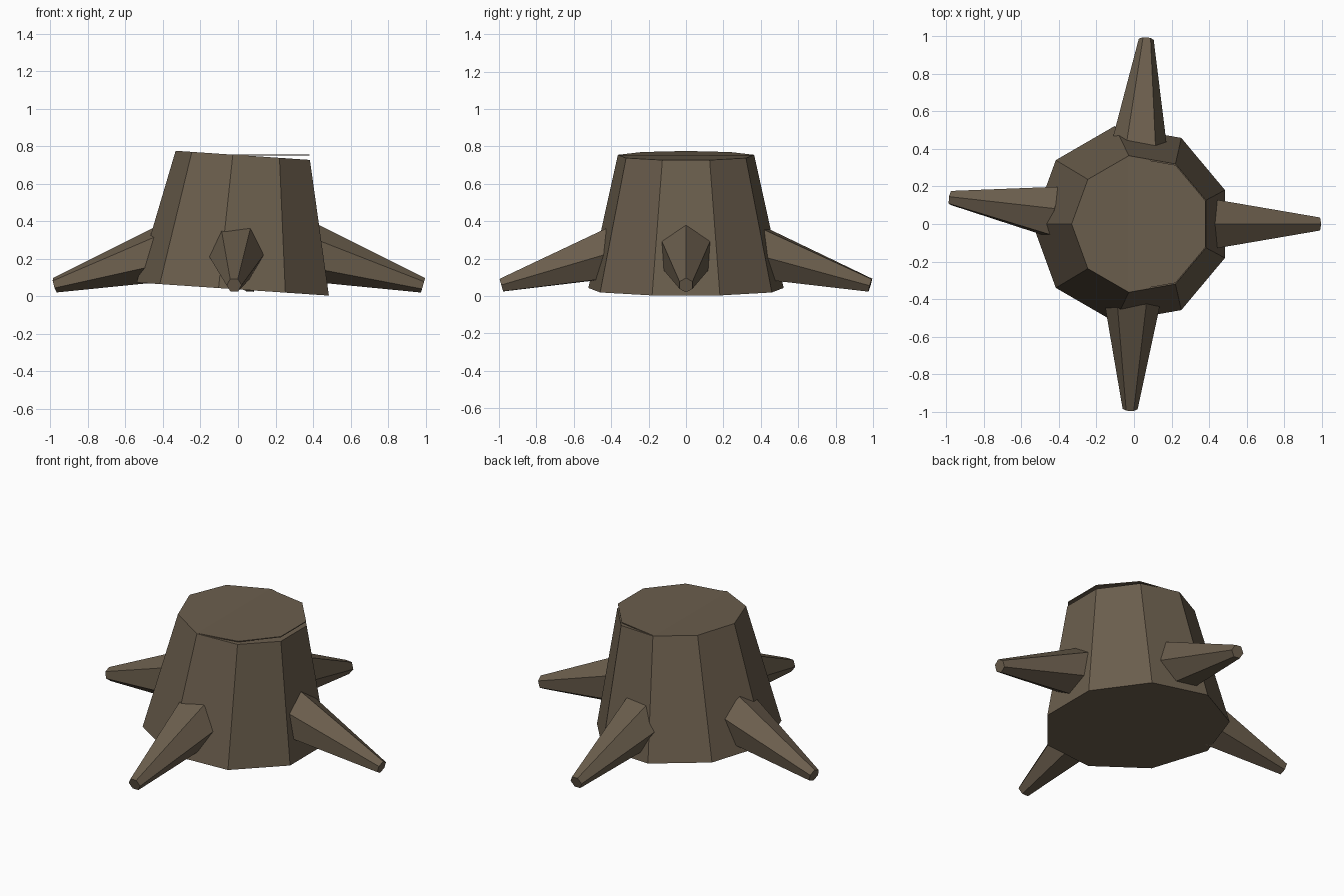
import bpy, bmesh, math
from mathutils import Vector, Matrix

if "Cube" in bpy.data.objects:
    bpy.data.objects.remove(bpy.data.objects["Cube"])

bark = bpy.data.materials.new("brown bark")
bark.diffuse_color = (0.147, 0.112, 0.074, 1)
bark.use_nodes = True
bark.node_tree.nodes["Principled BSDF"].inputs["Base Color"].default_value = bark.diffuse_color


def ring(bm, sides, radius, z):
    # Regular polygon with its first corner on local +x... kept in order
    return [bm.verts.new((radius * math.cos(2 * math.pi * i / sides),
                          radius * math.sin(2 * math.pi * i / sides), z))
            for i in range(sides)]


def finish(bm, name, matrix):
    bmesh.ops.recalc_face_normals(bm, faces=bm.faces)
    mesh = bpy.data.meshes.new(name)
    bm.to_mesh(mesh)
    bm.free()
    mesh.materials.append(bark)
    obj = bpy.data.objects.new(name, mesh)
    obj.matrix_world = matrix
    bpy.context.collection.objects.link(obj)
    return obj


def frustum(name, sides, r1, r2, length, matrix):
    bm = bmesh.new()
    a, b = ring(bm, sides, r1, 0), ring(bm, sides, r2, length)
    for i in range(sides):
        j = (i + 1) % sides
        bm.faces.new((a[i], a[j], b[j], b[i]))
    bm.faces.new(a[::-1])
    bm.faces.new(b)
    return finish(bm, name, matrix)


# Trunk: nine-sided, tapered, leaning slightly to +x, one corner at -x
half_turn = Matrix.Rotation(math.pi, 4, 'Z')
frustum("trunk", 9, 0.53, 0.37, 0.715,
        Matrix.Translation((-0.012, 0, 0.037))
        @ Matrix.Rotation(0.068, 4, 'Y') @ half_turn)

# Cut top: thin level plate that pokes out of the leaning trunk
frustum("cut_top", 9, 0.363, 0.363, 0.005,
        Matrix.Translation((0.04, 0, 0.75)) @ half_turn)

# Roots: four six-sided spikes sloping down to the ground
for name, deg in (("right_root", 0), ("back_root", 86.2),
                  ("left_root", 171.9), ("front_root", 268.8)):
    out = Vector((math.cos(math.radians(deg)), math.sin(math.radians(deg)), 0))
    start = out * 0.39 + Vector((0, 0, 0.23))
    tip = out * 0.987 + Vector((0, 0, 0.058))
    axis = tip - start
    turn = Vector((0, 0, 1)).rotation_difference(axis).to_matrix().to_4x4()
    frustum(name, 6, 0.155, 0.04, axis.length,
            Matrix.Translation(start) @ turn)
